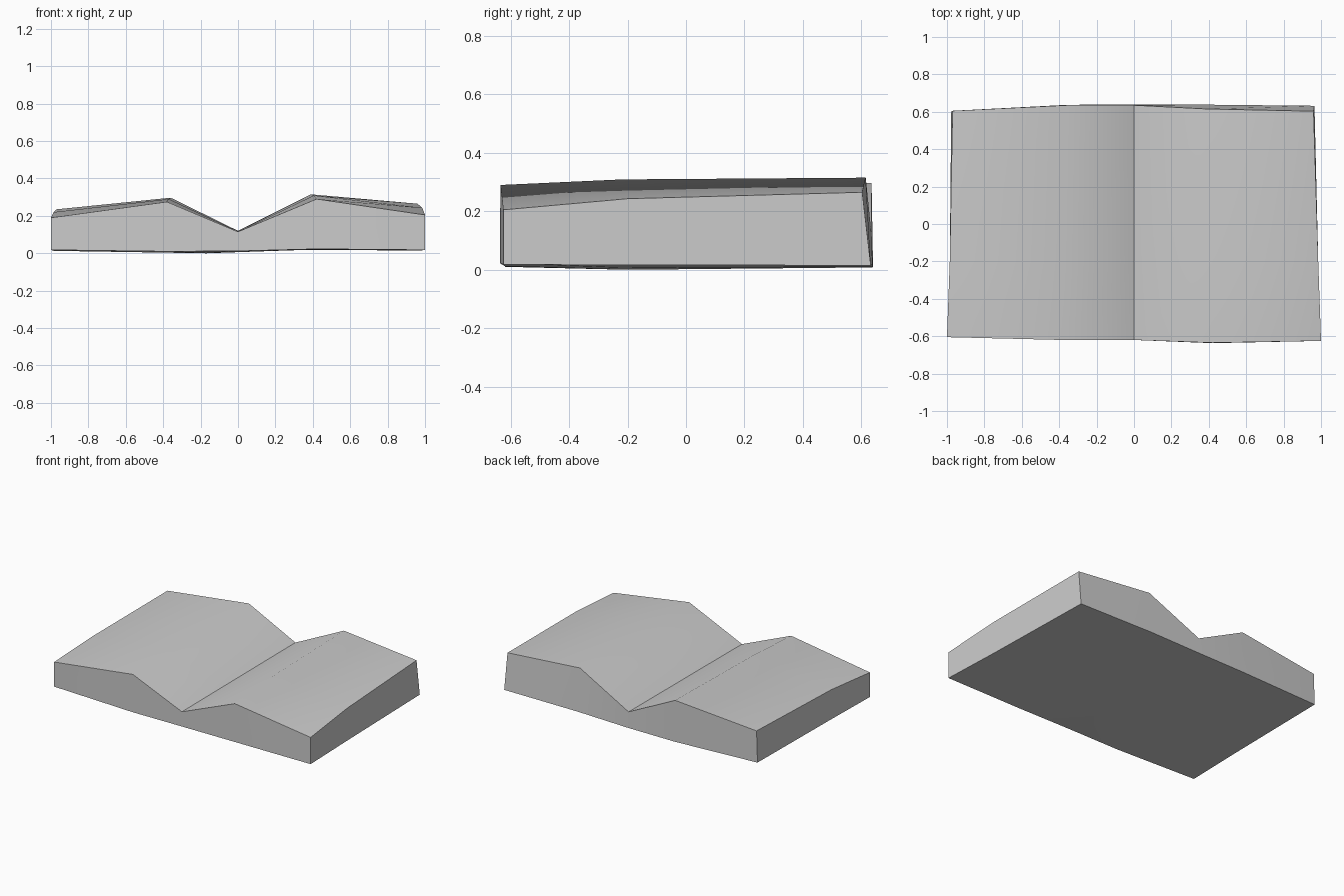
import bpy
import bmesh
from math import radians

cube = bpy.data.objects.get("Cube")
if cube:
    bpy.data.objects.remove(cube, do_unlink=True)

paper = bpy.data.materials.new("paper grey")
paper.use_nodes = True
GREY = (0.6, 0.6, 0.6, 1)
paper.diffuse_color = GREY
paper.node_tree.nodes["Principled BSDF"].inputs["Base Color"].default_value = GREY

# Cross-sections from front to back: left page edge, crest, gutter, crest, edge
tops = [
    [(-1, -.605, .19), (-.38, -.62, .275), (0, -.62, .115), (.42, -.635, .29), (1, -.625, .205)],
    [(-.985, -.2, .22), (-.37, -.2, .29), (0, -.2, .117), (.405, -.22, .309), (.985, -.2, .243)],
    [(-.97, .605, .235), (-.36, .635, .297), (0, .635, .12), (.39, .615, .315), (.96, .603, .265)],
]
bases = [
    [(-1, -.605, .018), (-.38, -.62, .01), (0, -.62, .012), (.42, -.637, .023), (1, -.625, .018)],
    [(-.985, -.2, .013), (-.17, -.2, 0), (0, -.2, .006), (.405, -.2, .02), (.985, -.2, .016)],
    [(-.977, .605, .015), (-.36, .637, .008), (0, .64, .01), (.39, .638, .018), (.965, .632, .015)],
]

# Open book: one closed loft through the sections
bm = bmesh.new()
rings = [[bm.verts.new(p) for p in top + base[::-1]] for top, base in zip(tops, bases)]
count = len(rings[0])
for near, far in zip(rings, rings[1:]):
    for i in range(count):
        j = (i + 1) % count
        bm.faces.new((near[i], near[j], far[j], far[i]))

# Front and back page ends, one quad per strip so the hollow fills cleanly
for ring in (rings[0], rings[-1]):
    for i in range(count // 2 - 1):
        bm.faces.new((ring[i], ring[i + 1], ring[-2 - i], ring[-1 - i]))
bmesh.ops.recalc_face_normals(bm, faces=bm.faces)

mesh = bpy.data.meshes.new("open_book")
bm.to_mesh(mesh)
bm.free()
mesh.materials.append(paper)
book = bpy.data.objects.new("open_book", mesh)
bpy.context.collection.objects.link(book)
bpy.context.view_layer.objects.active = book
book.select_set(True)
bpy.ops.object.shade_smooth_by_angle(angle=radians(35))
